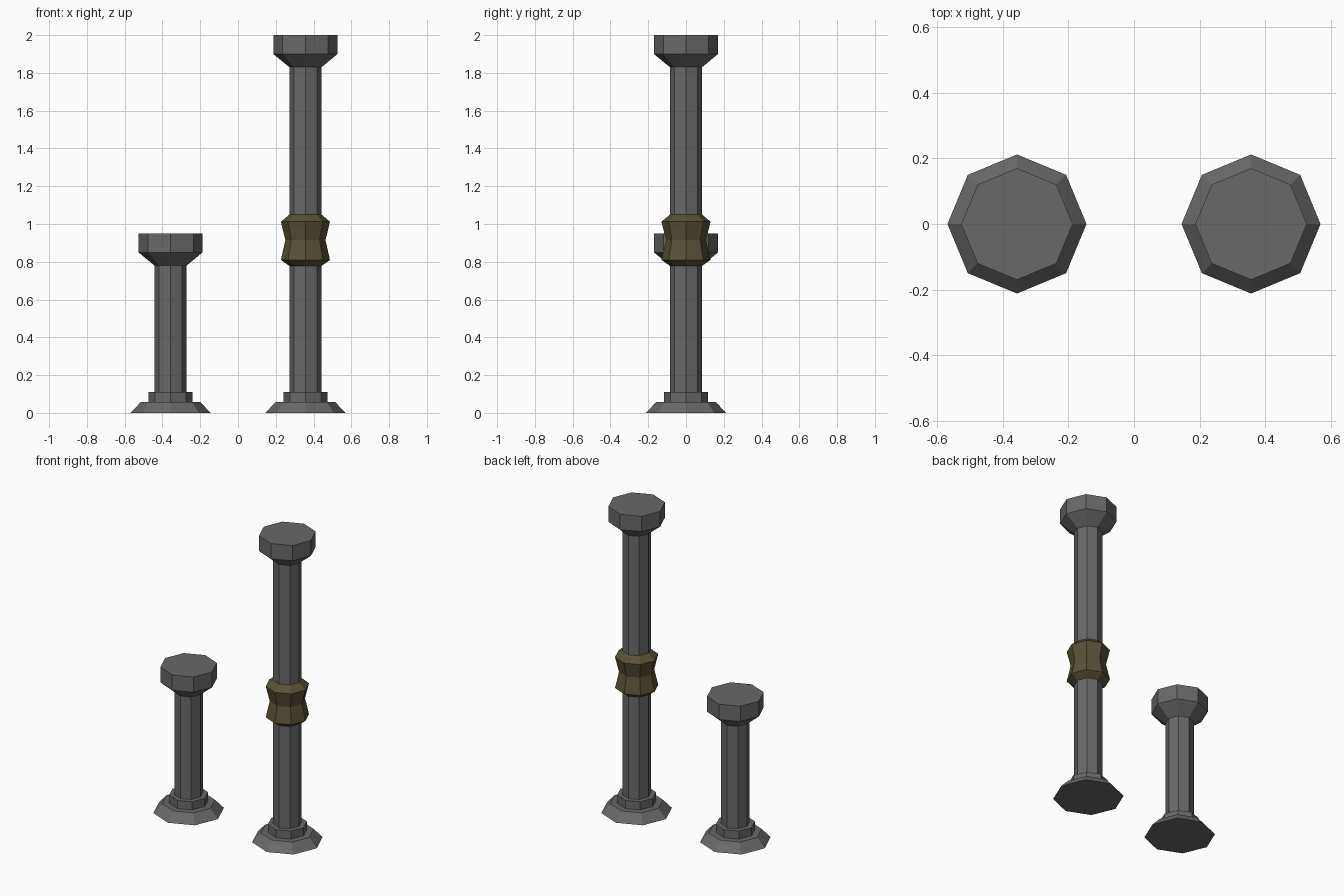
import bpy, bmesh, math

if "Cube" in bpy.data.objects:
    bpy.data.objects.remove(bpy.data.objects["Cube"])

SIDES = 8
X = 0.357


def material(name, colour):
    m = bpy.data.materials.new(name)
    m.diffuse_color = (*colour, 1)
    m.use_nodes = True
    m.node_tree.nodes["Principled BSDF"].inputs["Base Color"].default_value = m.diffuse_color
    return m


def lathe(name, profile, x, mat, capped=True):
    """Spin a (radius, height) profile into a flat-faced octagonal part."""
    bm = bmesh.new()
    rings = []
    for r, z in profile:
        rings.append([bm.verts.new((r * math.cos(2 * math.pi * i / SIDES),
                                    r * math.sin(2 * math.pi * i / SIDES), z))
                      for i in range(SIDES)])
    for a, b in zip(rings, rings[1:]):
        for i in range(SIDES):
            j = (i + 1) % SIDES
            bm.faces.new((a[i], a[j], b[j], b[i]))
    if capped:
        bm.faces.new(rings[0][::-1])
        bm.faces.new(rings[-1])
    me = bpy.data.meshes.new(name)
    bm.to_mesh(me)
    bm.free()
    me.materials.append(mat)
    ob = bpy.data.objects.new(name, me)
    ob.location.x = x
    bpy.context.collection.objects.link(ob)
    return ob


def column(name, x, height, mat):
    # flared foot, stepped collar, shaft, flared capital
    lathe(name, [(0.212, 0), (0.158, 0.057), (0.117, 0.057), (0.117, 0.11),
                 (0.085, 0.11), (0.085, height - 0.17),
                 (0.17, height - 0.10), (0.17, height)], x, mat)


stone = material("dark_stone", (0.14, 0.14, 0.14))
bronze = material("dark_bronze", (0.10, 0.082, 0.036))

# Short and tall columns
column("short_column", -X, 0.95, stone)
column("tall_column", X, 2.0, stone)

# Waisted band around the middle of the tall column
lathe("column_band", [(0.085, 0.778), (0.13, 0.81), (0.106, 0.915),
                      (0.13, 1.012), (0.085, 1.05)], X, bronze, capped=False)
